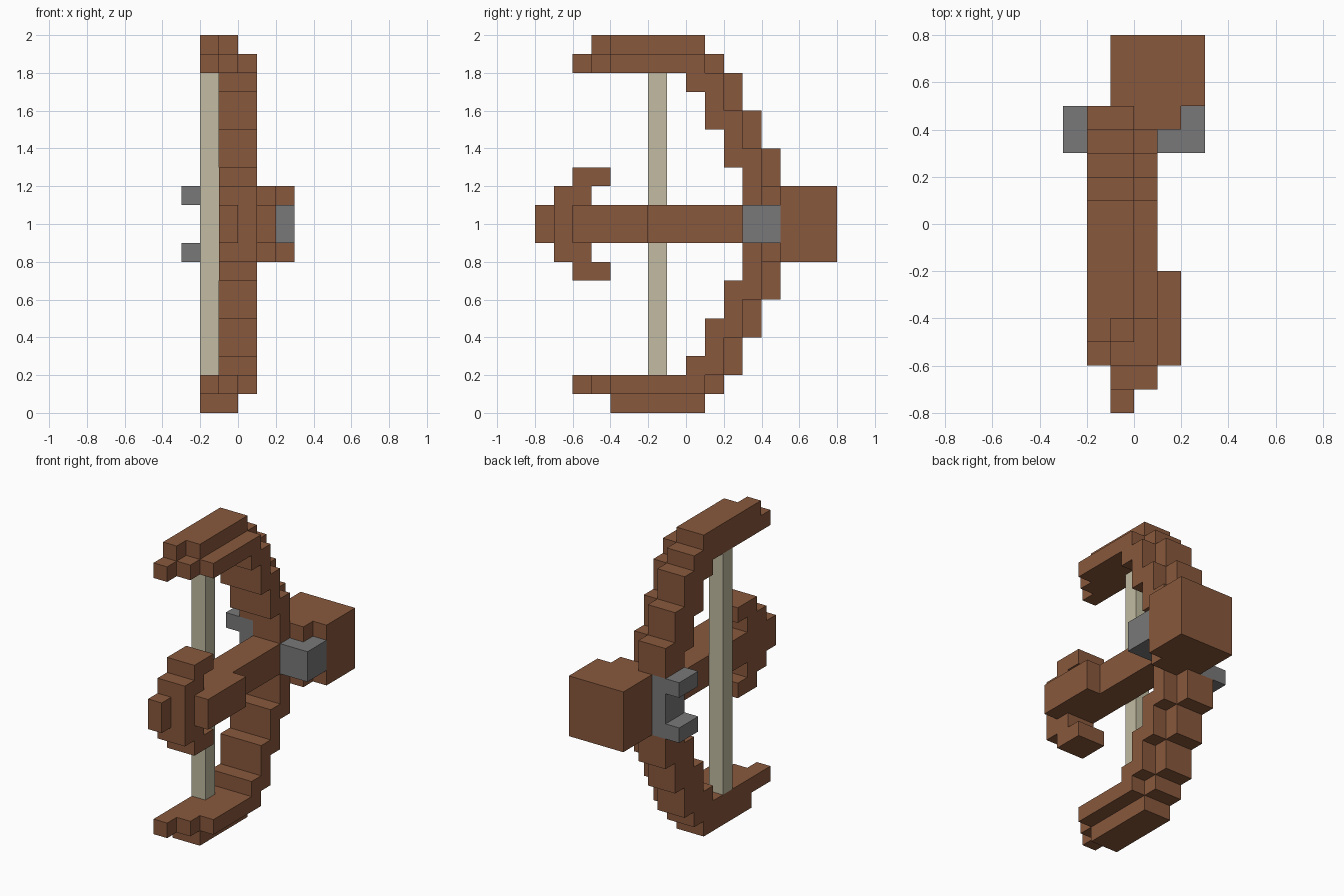
import bpy
import bmesh
from mathutils import Vector

cube = bpy.data.objects.get("Cube")
if cube:
    bpy.data.objects.remove(cube, do_unlink=True)

MID = 1.0  # height of the horizontal mirror plane


def material(name, rgb):
    m = bpy.data.materials.new(name)
    m.use_nodes = True
    m.diffuse_color = (*rgb, 1)
    m.node_tree.nodes["Principled BSDF"].inputs["Base Color"].default_value = (*rgb, 1)
    return m


WOOD = material("brown wood", (0.25, 0.098, 0.045))
METAL = material("grey metal", (0.19, 0.19, 0.19))
CORD = material("pale cord", (0.54, 0.5, 0.36))


def part(name, mat, boxes, flip=False):
    """Blocky part made of (x range, y range, z range) boxes; flip mirrors it below MID."""
    bm = bmesh.new()
    for box in boxes:
        lo = Vector([r[0] for r in box])
        hi = Vector([r[1] for r in box])
        if flip:
            lo.z, hi.z = 2 * MID - hi.z, 2 * MID - lo.z
        verts = bmesh.ops.create_cube(bm, size=1)["verts"]
        for v in verts:
            v.co = (lo + hi) / 2 + v.co * (hi - lo)
    mesh = bpy.data.meshes.new(name)
    bm.to_mesh(mesh)
    bm.free()
    mesh.materials.append(mat)
    obj = bpy.data.objects.new(name, mesh)
    bpy.context.collection.objects.link(obj)
    return obj


FULL = (-0.2, 0.1)   # whole limb width
RIDGE = (-0.2, 0.0)  # narrower ridge on the outer side of the curve

# Curved limb, stepping back as it nears the grip
limb = [(FULL, (0.0, 0.1), (1.7, 1.9))]
for k in (1, 2):
    y, z = 0.1 * k, 1.7 - 0.2 * k
    limb.append((FULL, (y, y + 0.1), (z, z + 0.3)))
for k in range(4):
    y, z = 0.1 + 0.1 * k, 1.8 - 0.2 * k
    limb.append((RIDGE, (y, y + 0.1), (z, 1.9 if k == 0 else z + 0.2)))
limb.append((FULL, (0.3, 0.4), (1.2, 1.4)))

# Limb tip with a staggered front end
tip = []
for k in range(3):
    x = -0.2 + 0.1 * k
    tip.append(((x, x + 0.1), (-0.6 + 0.1 * k, 0.0), (1.8, 1.9)))

for side, flip in (("upper", False), ("lower", True)):
    part(side + "_limb", WOOD, limb, flip)
    part(side + "_limb_tip", WOOD, tip, flip)
    # Hooked butt arm
    part(side + "_butt_hook", WOOD, [
        ((-0.1, 0.1), (-0.7, -0.5), (1.1, 1.2)),
        ((-0.1, 0.1), (-0.6, -0.4), (1.2, 1.3))], flip)
    # Bracket prong
    part(side + "_bracket_prong", METAL, [((-0.3, -0.2), (0.3, 0.5), (1.1, 1.2))], flip)

# Outermost caps of the limb tips
part("upper_tip_cap", WOOD, [
    ((-0.2, -0.1), (-0.5, 0.1), (1.9, 2.0)),
    ((-0.1, 0.0), (-0.4, 0.1), (1.9, 2.0))])
part("lower_tip_cap", WOOD, [(RIDGE, (-0.4, 0.1), (0.0, 0.1))])

# Stock, butt and side rail
part("stock", WOOD, [((-0.1, 0.1), (-0.7, 0.3), (0.9, 1.1))])
part("butt_plate", WOOD, [((-0.1, 0.0), (-0.8, -0.7), (0.9, 1.1))])
part("side_rail", WOOD, [((0.1, 0.2), (-0.6, -0.2), (0.9, 1.1))])

# Riser and heavy head block
part("riser", WOOD, [
    ((-0.1, 0.1), (0.3, 0.4), (0.8, 1.2)),
    ((-0.1, 0.2), (0.4, 0.5), (0.8, 1.2))])
part("head_block", WOOD, [((-0.1, 0.3), (0.5, 0.8), (0.8, 1.2))])

# Metal fittings
part("bracket_spine", METAL, [((-0.2, -0.1), (0.3, 0.5), (0.8, 1.2))])
part("side_stud", METAL, [
    ((0.1, 0.2), (0.3, 0.4), (0.9, 1.1)),
    ((0.2, 0.3), (0.3, 0.5), (0.9, 1.1))])

# String
part("string", CORD, [((-0.2, -0.1), (-0.2, -0.1), (0.2, 1.8))])
